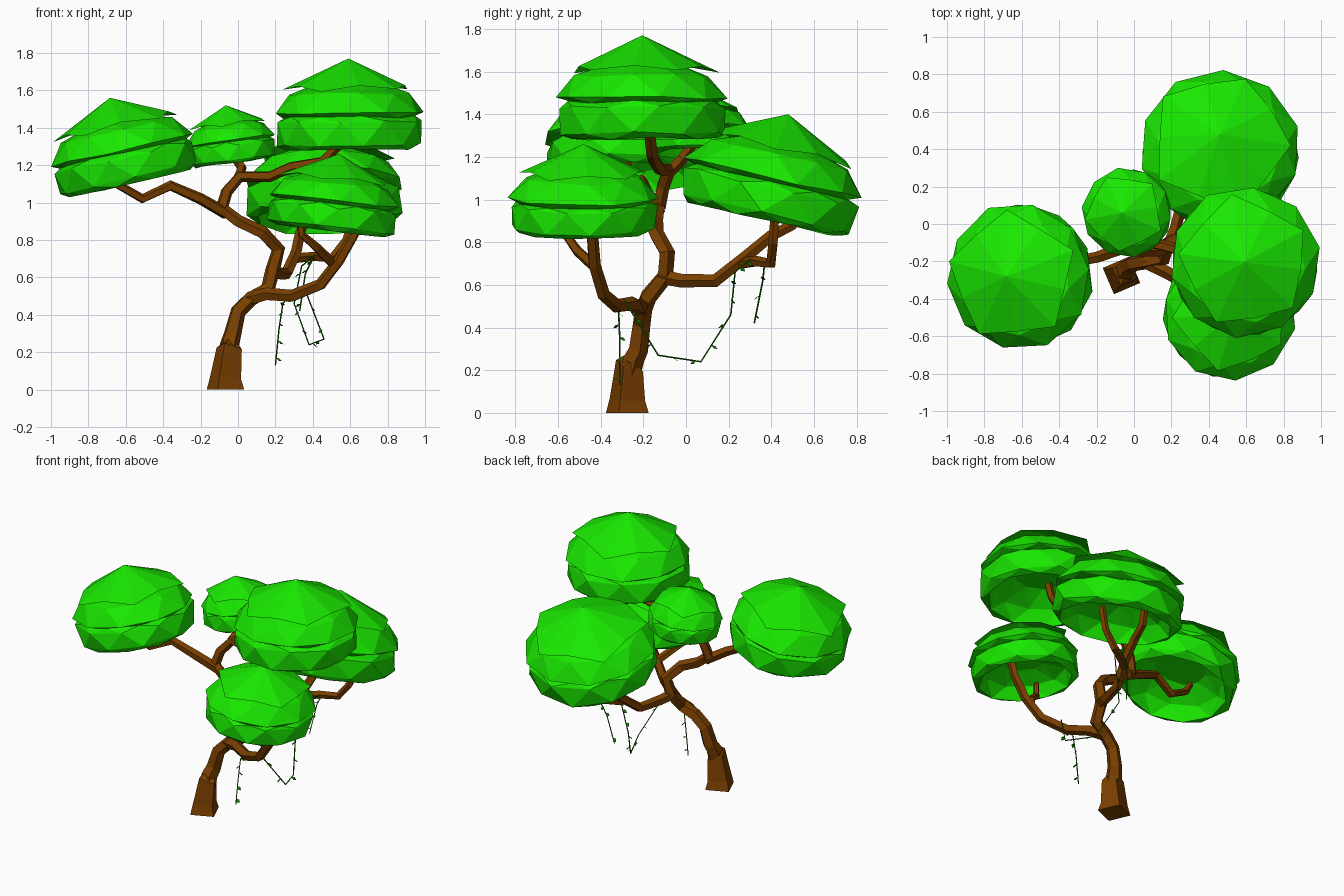
import bpy, bmesh, math, random
from mathutils import Vector

if "Cube" in bpy.data.objects:
    bpy.data.objects.remove(bpy.data.objects["Cube"])

random.seed(4)


def material(name, rgb):
    m = bpy.data.materials.new(name)
    m.diffuse_color = (*rgb, 1)
    m.use_nodes = True
    m.node_tree.nodes["Principled BSDF"].inputs["Base Color"].default_value = m.diffuse_color
    return m


BARK = material("brown bark", (0.195, 0.05, 0.0))
LEAF = material("bright green foliage", (0.01, 0.84, 0.0))
VINE = material("dark green vine", (0.008, 0.18, 0.0))


def finish(bm, name, mat):
    bmesh.ops.recalc_face_normals(bm, faces=bm.faces)
    me = bpy.data.meshes.new(name)
    bm.to_mesh(me)
    bm.free()
    me.materials.append(mat)
    ob = bpy.data.objects.new(name, me)
    bpy.context.collection.objects.link(ob)
    return ob


def tube(bm, pts, radii, sides):
    """Faceted tapering limb through a list of points."""
    pts = [Vector(p) for p in pts]
    n = len(pts)
    tang = []
    for i in range(n):
        a = (pts[i] - pts[i - 1]).normalized() if i else Vector()
        b = (pts[i + 1] - pts[i]).normalized() if i < n - 1 else Vector()
        tang.append((a + b).normalized())
    u = tang[0].cross(Vector((0.4, 1, 0.1))).normalized()
    rings = []
    for i, p in enumerate(pts):
        u = (u - tang[i] * u.dot(tang[i])).normalized()
        v = tang[i].cross(u)
        r = radii[0] + (radii[1] - radii[0]) * i / (n - 1) if len(radii) == 2 else radii[i]
        rings.append([bm.verts.new(p + r * (u * math.cos(t) + v * math.sin(t)))
                      for t in (2 * math.pi * k / sides for k in range(sides))])
    for a, b in zip(rings, rings[1:]):
        for k in range(sides):
            j = (k + 1) % sides
            bm.faces.new((a[k], a[j], b[j], b[k]))
    bm.faces.new(rings[0])
    bm.faces.new(rings[-1])


def limb(name, pts, radii, sides=5):
    bm = bmesh.new()
    tube(bm, pts, radii, sides)
    finish(bm, name, BARK)


# Trunk foot and main stem
limb("trunk_foot", [(-.067, -.275, 0), (-.067, -.275, .06), (-.047, -.265, .22), (-.04, -.25, .24)],
     [.108, .09, .073, .05], 4)
limb("trunk", [(-.05, -.265, .18), (-.045, -.25, .25), (-.03, -.225, .3),
               (0, -.21, .42), (.07, -.2, .49), (.16, -.18, .54), (.185, -.1, .64),
               (.215, -.09, .75), (.13, -.14, .84), (0, -.14, .9), (-.09, -.13, .97)],
     [.052, .054, .049, .044, .043, .042, .041, .039, .037, .035, .033])
# Branches, one or two for each crown
limb("front_branch", [(.06, -.2, .485), (.16, -.25, .51), (.29, -.32, .5), (.44, -.39, .56),
                      (.54, -.43, .69), (.62, -.44, .83), (.65, -.44, .93)], (.038, .027))
limb("front_twig", [(.5, -.42, .68), (.42, -.51, .76), (.34, -.56, .83), (.33, -.57, .93)], (.028, .018))
limb("back_branch", [(.18, -.12, .64), (.22, -.02, .62), (.26, .14, .62), (.31, .28, .73),
                     (.33, .4, .83), (.35, .5, .88), (.37, .55, .98)], (.036, .024))
limb("back_twig", [(.3, .26, .7), (.4, .33, .71), (.5, .4, .7), (.58, .41, .8), (.62, .42, .95)], (.028, .022))
limb("left_branch", [(-.06, -.13, .94), (-.2, -.18, 1.02), (-.36, -.21, 1.09), (-.51, -.24, 1.02),
                     (-.65, -.27, 1.1), (-.7, -.28, 1.18)], (.034, .022))
limb("upper_branch", [(-.09, -.13, .96), (-.06, -.11, 1.06), (.01, -.08, 1.14), (.17, -.12, 1.14),
                      (.28, -.15, 1.19), (.45, -.16, 1.22), (.54, -.17, 1.31), (.56, -.18, 1.4)], (.034, .026))
limb("top_branch", [(0, -.08, 1.13), (.02, -.02, 1.19), (-.03, .03, 1.26), (-.04, .05, 1.34)], (.03, .022))


def crown(name, base, radius, axis, turn):
    """Tiered ten-sided foliage shell; hollow below, with a five-cornered cap."""
    axis = Vector(axis)
    height = axis.length
    rot = Vector((0, 0, 1)).rotation_difference(axis)
    bm = bmesh.new()

    def vert(r, h, ang):
        p = Vector((r * radius * math.cos(ang), r * radius * math.sin(ang), h * height))
        return bm.verts.new(Vector(base) + rot @ p)

    def shell(rings):
        n = 10
        for i, (a, b) in enumerate(zip(rings, rings[1:])):
            for k in range(n):
                j = (k + 1) % n
                if i % 2 == 0:
                    bm.faces.new((a[k], a[j], b[k]))
                    bm.faces.new((a[j], b[j], b[k]))
                else:
                    bm.faces.new((a[k], b[j], b[k]))
                    bm.faces.new((a[k], a[j], b[j]))

    # hollow ceiling, lower lip, lower tier wall, overhang, upper tier
    profile = [(.42, .36), (.74, .2), (.85, -.005), (.96, .05), (.97, .3),
               (.89, .35), (1.0, .39), (.79, .61), (.4, .73)]
    rings = []
    for i, (r, h) in enumerate(profile):
        rings.append([vert(r * random.uniform(.98, 1.02), h + random.uniform(-.015, .015),
                           turn + 2 * math.pi * (k + .5 * (i % 2)) / 10) for k in range(10)])
    shell(rings)
    bm.faces.new(rings[0])
    bm.faces.new(rings[-1])
    finish(bm, name, LEAF)

    # overhanging cap: open pentagonal cone resting over the upper tier
    bm = bmesh.new()
    peak = vert(0, 1, 0)
    rim = [vert(.89 * random.uniform(.97, 1.03), .65 + random.uniform(-.015, .015),
                turn + .3 + 2 * math.pi * k / 5) for k in range(5)]
    for k in range(5):
        m = vert(.75, .7, turn + .3 + 2 * math.pi * (k + .5) / 5)
        bm.faces.new((rim[k], m, peak))
        bm.faces.new((m, rim[k - 4], peak))
    finish(bm, name + "_cap", LEAF)


crown("left_crown", (-.58, -.28, 1.105), .395, (-.105, 0, .455), .1)
crown("small_crown", (-.025, .06, 1.215), .24, (-.04, 0, .305), .5)
crown("top_crown", (.595, -.205, 1.285), .405, (-.005, 0, .485), .2)
crown("back_crown", (.46, .365, .91), .43, (0, .115, .49), .9)
crown("front_crown", (.495, -.48, .85), .355, (.045, 0, .41), .4)


def vine(name, pts):
    """Thin hanging stem with small pointed leaves."""
    bm = bmesh.new()
    tube(bm, pts, (.004, .004), 4)
    for a, b in zip(pts, pts[1:]):
        a, b = Vector(a), Vector(b)
        for t in (.35, .8):
            p = a.lerp(b, t)
            ang = random.uniform(0, 6.28)
            d = Vector((math.cos(ang), math.sin(ang), -.6)) * .03
            s = Vector((-math.sin(ang), math.cos(ang), .5)) * .012
            bm.faces.new([bm.verts.new(q) for q in (p, p + d * .5 + s, p + d, p + d * .5 - s)])
    finish(bm, name, VINE)


# Hanging vines
vine("front_vine", [(.27, -.32, .5), (.24, -.315, .46), (.22, -.31, .33), (.2, -.31, .13)])
vine("looping_vine", [(.36, -.29, .53), (.46, -.13, .27), (.38, .07, .24), (.3, .21, .46),
                      (.34, .23, .66), (.41, .3, .72)])
vine("back_vine", [(.41, .37, .72), (.36, .36, .62), (.33, .32, .42)])
